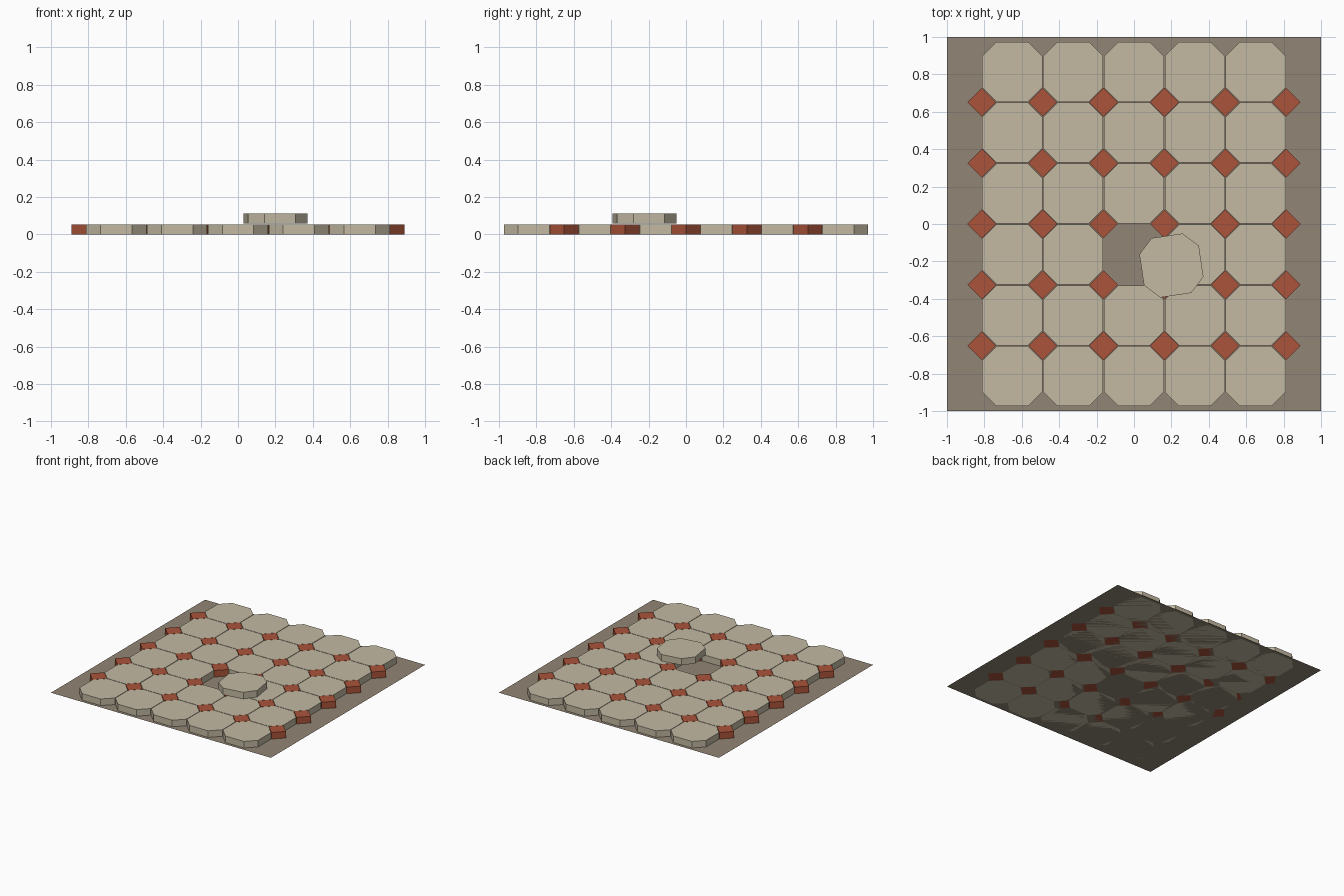
import bpy, bmesh, math
from mathutils import Matrix

if "Cube" in bpy.data.objects:
    bpy.data.objects.remove(bpy.data.objects["Cube"])

PITCH = 0.3255          # spacing of the tiles
HEIGHT = 0.054          # tile thickness
HALF, FLAT = 0.1605, 0.084   # octagon half width and half length of its straight sides
INSERT = 0.077          # half diagonal of the diamond inserts


def material(name, color):
    m = bpy.data.materials.new(name)
    m.diffuse_color = (*color, 1)
    m.use_nodes = True
    m.node_tree.nodes["Principled BSDF"].inputs["Base Color"].default_value = m.diffuse_color
    return m


stone = material("sandy stone", (0.55, 0.49, 0.365))
clay = material("terracotta", (0.40, 0.088, 0.042))
mortar = material("brown mortar", (0.285, 0.235, 0.177))


def prism(bm, outline, x, y, z=0.0, angle=0.0):
    """Upright prism with the given outline, placed at x, y, z."""
    place = Matrix.Translation((x, y, z)) @ Matrix.Rotation(angle, 4, 'Z')
    low = [bm.verts.new(place @ Matrix.Translation((px, py, 0)).translation) for px, py in outline]
    high = [bm.verts.new(place @ Matrix.Translation((px, py, HEIGHT)).translation) for px, py in outline]
    bm.faces.new(low[::-1])
    bm.faces.new(high)
    n = len(outline)
    for i in range(n):
        j = (i + 1) % n
        bm.faces.new((low[i], low[j], high[j], high[i]))


def finish(bm, name, mat):
    mesh = bpy.data.meshes.new(name)
    bm.to_mesh(mesh)
    bm.free()
    mesh.materials.append(mat)
    obj = bpy.data.objects.new(name, mesh)
    bpy.context.collection.objects.link(obj)


# Outlines, counter-clockwise
octagon = [(HALF, -FLAT), (HALF, FLAT), (FLAT, HALF), (-FLAT, HALF),
           (-HALF, FLAT), (-HALF, -FLAT), (-FLAT, -HALF), (FLAT, -HALF)]
diamond = [(INSERT, 0), (0, INSERT), (-INSERT, 0), (0, -INSERT)]

# Mortar bed
bm = bmesh.new()
bmesh.ops.create_grid(bm, x_segments=1, y_segments=1, size=1.0)
finish(bm, "mortar_bed", mortar)

# Octagonal tiles, with one place left empty
bm = bmesh.new()
for col in range(5):
    for row in range(6):
        if (col, row) != (2, 2):
            prism(bm, octagon, (col - 2) * PITCH, (row - 2.5) * PITCH)
finish(bm, "octagon_tiles", stone)

# Diamond inserts at the corners between tiles
bm = bmesh.new()
for col in range(6):
    for row in range(5):
        prism(bm, diamond, (col - 2.5) * PITCH, (row - 2) * PITCH)
finish(bm, "diamond_inserts", clay)

# Loose tile lying turned on top of the floor
bm = bmesh.new()
prism(bm, octagon, 0.2, -0.222, 0.057, math.radians(8.5))
finish(bm, "loose_tile", stone)
